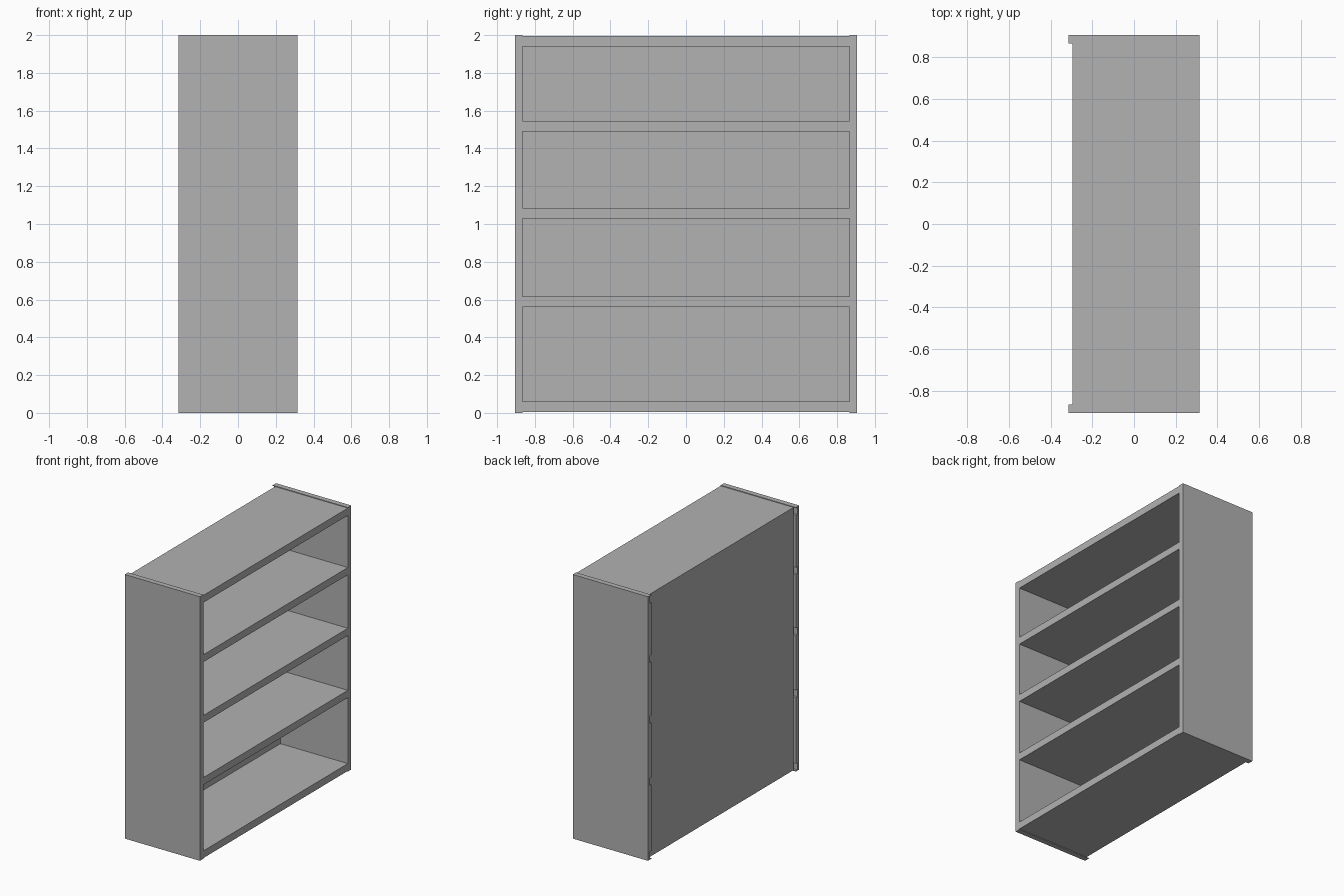
import bpy
import bmesh

cube = bpy.data.objects.get("Cube")
if cube:
    bpy.data.objects.remove(cube, do_unlink=True)

# One plain grey for the whole bookcase
GREY = (0.445, 0.445, 0.445, 1.0)
grey = bpy.data.materials.new("plain_grey")
grey.use_nodes = True
grey.diffuse_color = GREY
grey.node_tree.nodes["Principled BSDF"].inputs["Base Color"].default_value = GREY

HALF_DEPTH = 0.315      # along x, open side at +x
OUTER, INNER = 0.905, 0.865
GROOVE = 0.883          # how far the boards sit into the side panels
BACK_OUT, BACK_IN = -0.295, -0.25
SHELVES = {
    "bottom_board": (0.005, 0.06),
    "lower_shelf": (0.56, 0.615),
    "middle_shelf": (1.03, 1.085),
    "upper_shelf": (1.49, 1.545),
    "top_board": (1.94, 1.995),
}


def extrude_profile(name, points, x0, x1):
    """Extrude a closed (y, z) outline along x."""
    bm = bmesh.new()
    face = bm.faces.new([bm.verts.new((x0, y, z)) for y, z in points])
    moved = bmesh.ops.extrude_face_region(bm, geom=[face])["geom"]
    verts = [g for g in moved if isinstance(g, bmesh.types.BMVert)]
    bmesh.ops.translate(bm, verts=verts, vec=(x1 - x0, 0, 0))
    bmesh.ops.recalc_face_normals(bm, faces=bm.faces)
    mesh = bpy.data.meshes.new(name)
    bm.to_mesh(mesh)
    bm.free()
    mesh.materials.append(grey)
    obj = bpy.data.objects.new(name, mesh)
    bpy.context.collection.objects.link(obj)
    return obj


def board(name, half_width, z0, z1, x0, x1):
    outline = [(-half_width, z0), (half_width, z0), (half_width, z1), (-half_width, z1)]
    return extrude_profile(name, outline, x0, x1)


# Side panels, grooved on the inside for each board
for name, side in (("front_side_panel", -1), ("rear_side_panel", 1)):
    outline = [(OUTER, 2), (OUTER, 0), (INNER, 0)]
    for low, high in SHELVES.values():
        outline += [(INNER, low), (GROOVE, low), (GROOVE, high), (INNER, high)]
    outline.append((INNER, 2))
    extrude_profile(name, [(side * y, z) for y, z in outline], -HALF_DEPTH, HALF_DEPTH)

# Boards seated in the grooves, running up to the back panel
for name, (low, high) in SHELVES.items():
    board(name, GROOVE, low, high, BACK_IN, HALF_DEPTH)

# Back panel, set in slightly between the sides
board("back_panel", INNER, 0.005, 1.995, BACK_OUT, BACK_IN)
